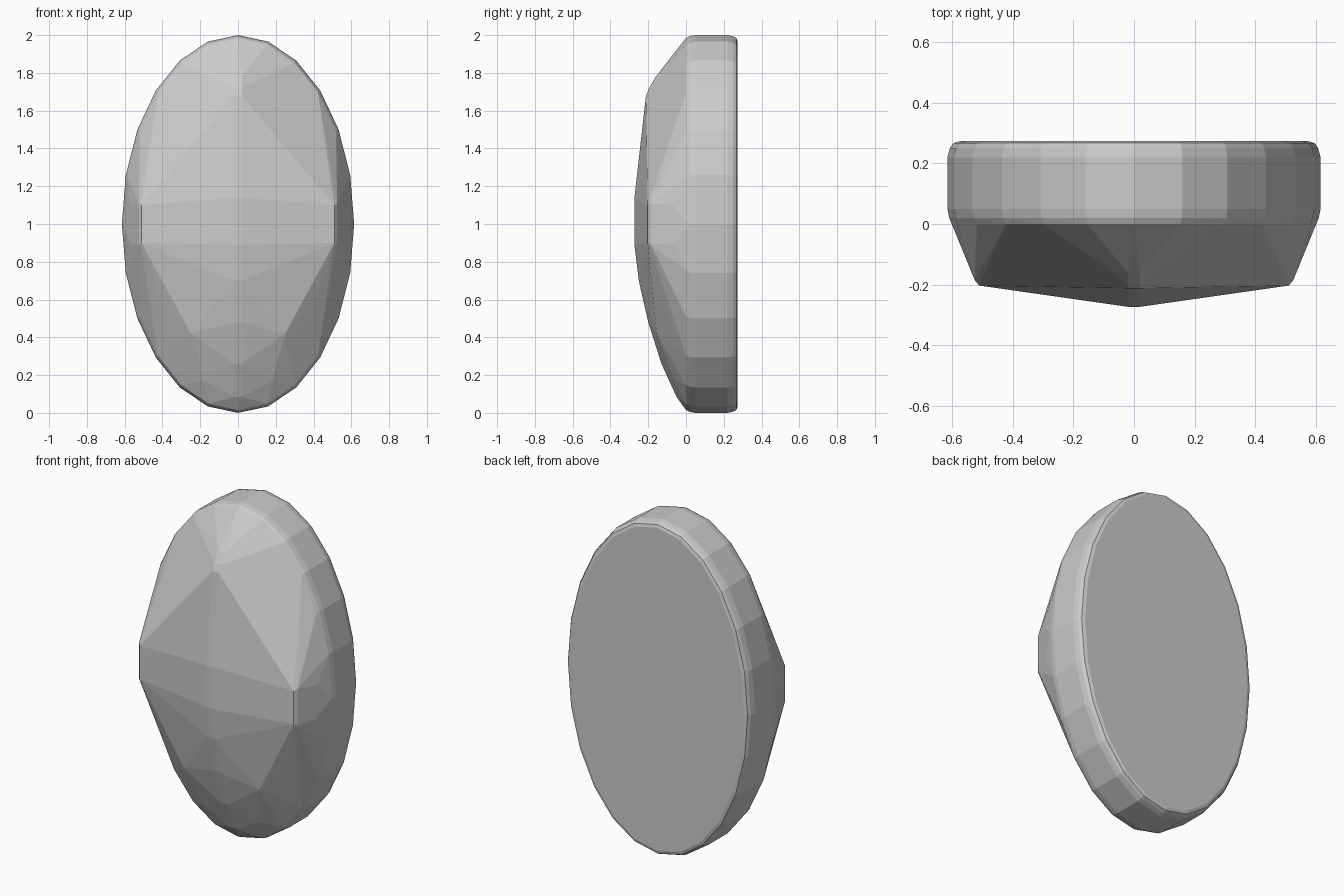
import bpy, bmesh, math

if "Cube" in bpy.data.objects:
    bpy.data.objects.remove(bpy.data.objects["Cube"])

SEGMENTS = 24
bm = bmesh.new()

# Oval rim and flat back: (depth y, half width, half height)
rings = [(0.0, 0.598, 0.985), (0.02, 0.609, 0.995), (0.05, 0.615, 1.0),
         (0.22, 0.615, 1.0), (0.25, 0.607, 0.993), (0.267, 0.595, 0.985),
         (0.273, 0.575, 0.968)]
for y, rx, rz in rings:
    for i in range(SEGMENTS):
        a = 2 * math.pi * i / SEGMENTS
        bm.verts.new((rx * math.cos(a), y, 1 + rz * math.sin(a)))

# Central ridge of the front face: (y, z)
ridge = [(-0.16, 1.78), (-0.195, 1.72), (-0.212, 1.68), (-0.273, 1.14),
         (-0.273, 0.89), (-0.25, 0.7), (-0.2, 0.48), (-0.13, 0.26), (-0.05, 0.085)]
for y, z in ridge:
    for x in (-0.02, 0.02):
        bm.verts.new((x, y, z))

# Side shoulders and rounded lower front, mirrored
shoulder = [(0.51, -0.203, 1.1), (0.525, -0.185, 1.11), (0.51, -0.203, 0.9),
            (0.525, -0.185, 0.89), (0.572, -0.07, 1.1), (0.572, -0.07, 0.9),
            (0.47, -0.15, 0.72), (0.4, -0.13, 0.57), (0.25, -0.155, 0.42),
            (0.18, -0.06, 0.17), (0.35, -0.06, 0.36)]
for x, y, z in shoulder:
    for s in (-1, 1):
        bm.verts.new((s * x, y, z))

# Wrap everything in one convex faceted skin
res = bmesh.ops.convex_hull(bm, input=bm.verts[:])
loose = [v for v in bm.verts if not v.link_faces]
bmesh.ops.delete(bm, geom=loose, context='VERTS')
bmesh.ops.dissolve_limit(bm, angle_limit=math.radians(1), verts=bm.verts[:], edges=bm.edges[:])
bmesh.ops.recalc_face_normals(bm, faces=bm.faces[:])

mesh = bpy.data.meshes.new("oval_shell")
bm.to_mesh(mesh)
bm.free()
obj = bpy.data.objects.new("oval_shell", mesh)
bpy.context.collection.objects.link(obj)
